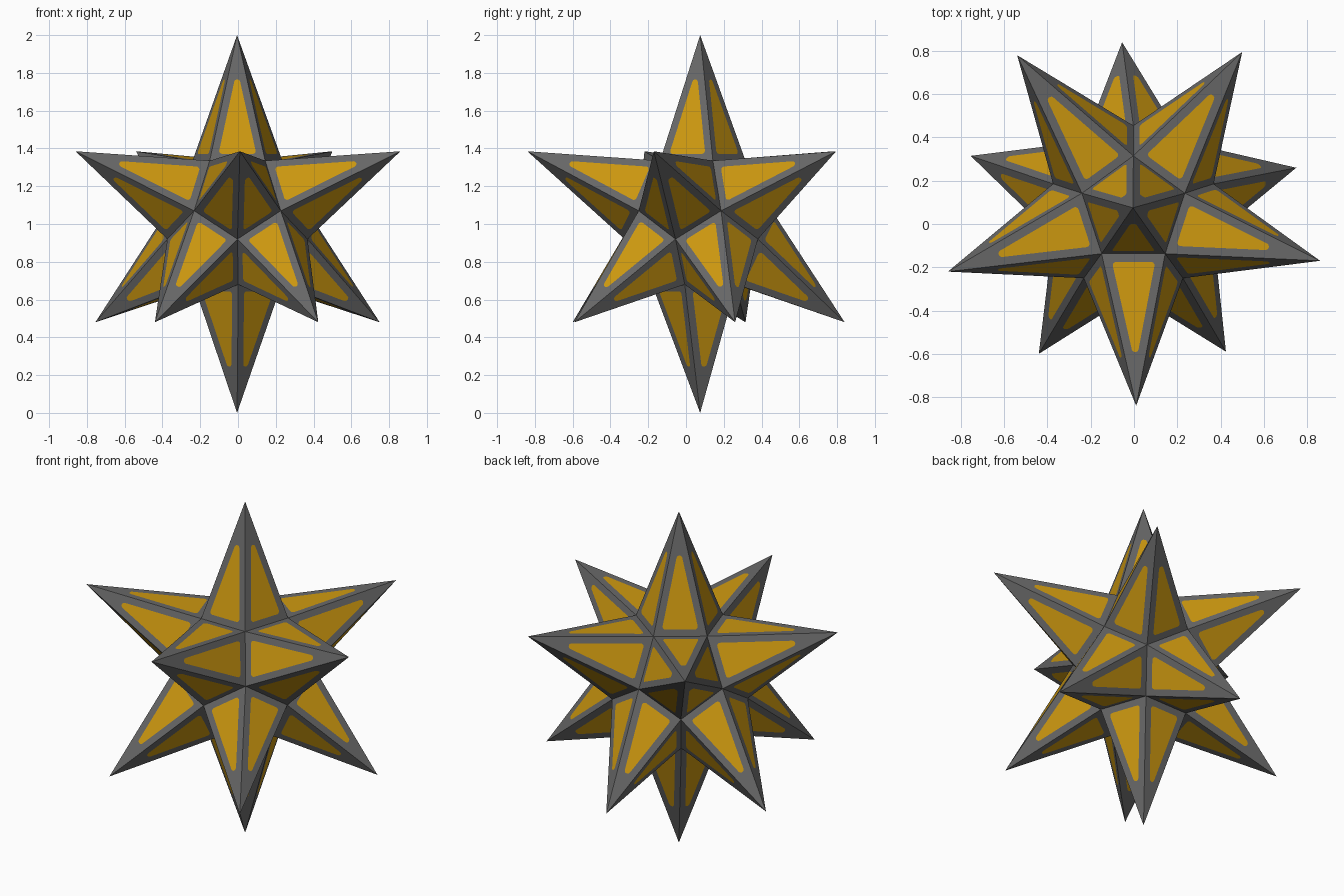
import bpy, bmesh, math
from mathutils import Vector

if "Cube" in bpy.data.objects:
    bpy.data.objects.remove(bpy.data.objects["Cube"])

CENTRE = Vector((0, 0.065, 1))
# spike tips: top, bottom, upper ring, lower ring
UPPER = [(-.54, .78), (.5, .795), (.86, -.17), (.01, -.84), (-.86, -.22)]
LOWER = [(-.055, .84), (.75, .26), (.425, -.59), (-.44, -.6), (-.755, .315)]
TIPS = [Vector((-.005, .075, 2)), Vector((-.005, .075, 0))]
TIPS += [Vector((x, y, 1.385)) for x, y in UPPER]
TIPS += [Vector((x, y, .48)) for x, y in LOWER]

# twenty corners of the dodecahedral core, four rings of five
CORE = []
for r, z, start in ((.25, 1.335, 90), (.39, 1.07, 90), (.39, .92, -90), (.245, .68, -89)):
    for k in range(5):
        a = math.radians(start + 72 * k)
        CORE.append(Vector((-.003 + r * math.cos(a), CENTRE.y + r * math.sin(a), z)))

BORDER, ROUND = 0.038, 0.016


def material(name, rgb):
    m = bpy.data.materials.new(name)
    m.diffuse_color = (*rgb, 1)
    m.use_nodes = True
    m.node_tree.nodes["Principled BSDF"].inputs["Base Color"].default_value = m.diffuse_color
    return m


def framed_triangle(bm, tri):
    """Grey border around a rounded yellow panel, all in one plane."""
    a, b, c = tri
    n = (b - a).cross(c - a).normalized()
    la, lb, lc = (b - c).length, (c - a).length, (a - b).length
    incentre = (a * la + b * lb + c * lc) / (la + lb + lc)
    inradius = (b - a).cross(c - a).length / (la + lb + lc)
    s = 1 - (BORDER + ROUND) / inradius
    out = [(tri[(i + 1) % 3] - tri[i]).cross(n).normalized() for i in range(3)]
    corners = [bm.verts.new(p) for p in tri]
    arcs = []
    for i in range(3):
        p = incentre + (tri[i] - incentre) * s
        u, v = out[i - 1], out[i]
        arcs.append([bm.verts.new(p + u.slerp(v, t / 5) * ROUND) for t in range(6)])
    bm.faces.new([v for arc in arcs for v in arc]).material_index = 1
    for i in range(3):
        j = (i + 1) % 3
        bm.faces.new((corners[i], corners[j], arcs[j][0], arcs[i][-1]))
        for p, q in zip(arcs[i], arcs[i][1:]):
            bm.faces.new((corners[i], q, p))


grey = material("dark grey", (.135, .135, .135))
yellow = material("amber yellow", (.6, .31, .005))

# twelve five-sided spikes
for i, tip in enumerate(TIPS):
    axis = (tip - CENTRE).normalized()
    base = sorted(CORE, key=lambda p: -(p - CENTRE).normalized().dot(axis))[:5]
    u = axis.orthogonal().normalized()
    w = axis.cross(u)
    base.sort(key=lambda p: math.atan2((p - CENTRE).dot(w), (p - CENTRE).dot(u)))
    bm = bmesh.new()
    for k in range(5):
        framed_triangle(bm, (base[k], base[(k + 1) % 5], tip))
    bmesh.ops.remove_doubles(bm, verts=bm.verts, dist=1e-5)
    name = f"star_spike_{i + 1}"
    me = bpy.data.meshes.new(name)
    bm.to_mesh(me)
    bm.free()
    me.materials.append(grey)
    me.materials.append(yellow)
    bpy.context.collection.objects.link(bpy.data.objects.new(name, me))
